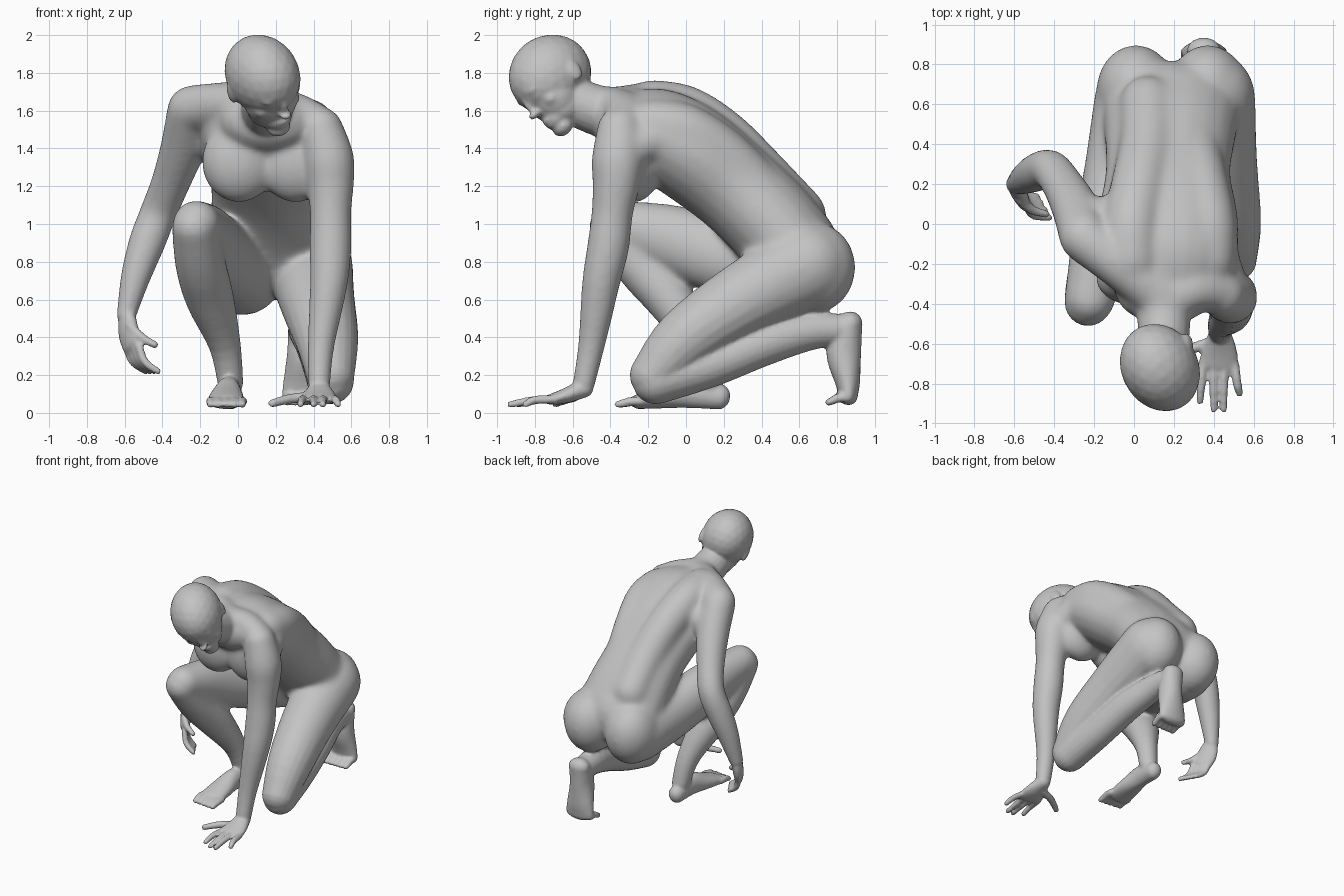
import bpy
import bmesh
import math
from mathutils import Vector, Matrix

default_cube = bpy.data.objects.get("Cube")
if default_cube:
    bpy.data.objects.remove(default_cube, do_unlink=True)

AXIS_X = Vector((1, 0, 0))
AXIS_Y = Vector((0, 1, 0))
SIDES = 20
STEPS = 4
body = bmesh.new()


def catmull(a, b, c, d, t):
    """Smooth interpolation between b and c."""
    return (b * 2 + (c - a) * t + (a * 2 - b * 5 + c * 4 - d) * t ** 2
            + (b * 3 - a - c * 3 + d) * t ** 3) / 2


def tube(points, side=AXIS_X):
    """Rounded limb through (x, y, z, half width[, half depth]) points."""
    keys = [Vector(p if len(p) == 5 else (*p, p[-1])) for p in points]
    last = len(keys) - 1
    path = []
    for i in range(last):
        a, d = keys[max(i - 1, 0)], keys[min(i + 2, last)]
        path += [catmull(a, keys[i], keys[i + 1], d, s / STEPS) for s in range(STEPS)]
    path.append(keys[last])

    # Sections along the path, with a rounded cap at each end
    sections = []
    for i, p in enumerate(path):
        before, after = path[max(i - 1, 0)], path[min(i + 1, len(path) - 1)]
        tangent = Vector((after - before)[:3]).normalized()
        centre, wide, deep = Vector(p[:3]), p[3], p[4]
        cap = []
        if i in (0, len(path) - 1):
            way = -1 if i == 0 else 1
            for k in range(1, 5):
                angle = k * math.pi / 10
                shift = tangent * (way * min(wide, deep) * math.sin(angle))
                shrink = math.cos(angle)
                cap.append((centre + shift, tangent, wide * shrink, deep * shrink))
        section = (centre, tangent, wide, deep)
        sections += cap[::-1] + [section] if i == 0 else [section] + cap

    rings = []
    for centre, tangent, wide, deep in sections:
        across = (side - tangent * side.dot(tangent)).normalized()
        out = tangent.cross(across)
        ring = []
        for k in range(SIDES):
            angle = math.tau * k / SIDES
            offset = across * (wide * math.cos(angle)) + out * (deep * math.sin(angle))
            ring.append(body.verts.new(centre + offset))
        rings.append(ring)
    for low, high in zip(rings, rings[1:]):
        for k in range(SIDES):
            n = (k + 1) % SIDES
            body.faces.new((low[k], low[n], high[n], high[k]))
    body.faces.new(rings[0])
    body.faces.new(rings[-1])


def blob(centre, radii, frame=Matrix.Identity(3)):
    """Ellipsoid muscle or bone mass."""
    matrix = Matrix.Translation(centre) @ frame.to_4x4() @ Matrix.Diagonal((*radii, 1))
    bmesh.ops.create_icosphere(body, subdivisions=3, radius=1, matrix=matrix)


def digit(base, middle, tip, radius, side=AXIS_X):
    """Finger or toe bent at its middle joint."""
    tube([(*base, radius), (*middle, radius), (*tip, radius * .8)], side)


# Torso, bent forward from the pelvis to the shoulders
tube([(.19, .57, .86, .35, .25), (.18, .44, 1.02, .33, .25), (.17, .25, 1.2, .315, .25),
      (.17, .02, 1.38, .355, .26), (.16, -.18, 1.49, .35, .24), (.16, -.33, 1.54, .26, .17)])

# Buttocks, long back muscles (higher on the right) and chest
for way in (-1, 1):
    blob((.19 + .18 * way, .67, .77), (.2, .23, .245))
    tube([(.18 + spread * way, y, z - .05 * way, .145) for spread, y, z in (
        (.11, .6, 1.0), (.11, .4, 1.21), (.15, .2, 1.41), (.19, 0, 1.54), (.19, -.18, 1.57))])
    blob((.155 + .15 * way, -.27, 1.33), (.2, .14, .22))

# Shoulder girdle
tube([(.14, -.4, 1.6, .13), (.3, -.33, 1.59, .11), (.44, -.34, 1.51, .11)], AXIS_Y)
tube([(.14, -.36, 1.6, .13), (-.08, -.2, 1.63, .12), (-.25, -.07, 1.61, .125)], AXIS_Y)

# Muscles joining the back to each upper arm
tube([(.38, -.05, 1.45, .11), (.42, -.17, 1.45, .11), (.47, -.3, 1.39, .1)])
tube([(-.03, 0, 1.52, .12), (-.16, .02, 1.48, .12), (-.27, .05, 1.44, .1)], AXIS_Y)

# Neck
tube([(.15, -.34, 1.57, .14), (.15, -.46, 1.6, .135), (.15, -.6, 1.65, .125)])

# Head frame: its own left, forward and up directions
forward = Vector((.5, -.7, -.5)).normalized()
left = Vector((.79, .44, .41))
left = (left - forward * left.dot(forward)).normalized()
head_frame = Matrix((left, forward, forward.cross(left))).transposed()
head_centre = Vector((.13, -.72, 1.79))


def head_blob(place, radii):
    blob(head_centre + head_frame @ Vector(place), radii, head_frame)


# Skull, face, jaw, chin, nose, muzzle and lips
head_blob((0, 0, 0), (.19, .235, .21))
head_blob((0, .07, -.1), (.15, .135, .16))
head_blob((0, .055, -.18), (.125, .13, .105))
head_blob((0, .135, -.265), (.065, .055, .045))
head_blob((0, .205, -.07), (.024, .035, .07))
head_blob((0, .225, -.125), (.034, .035, .02))
head_blob((0, .14, -.2), (.075, .06, .065))
head_blob((0, .185, -.19), (.045, .025, .014))
head_blob((0, .18, -.22), (.04, .025, .014))

# Brows, cheekbones and ears
for way in (-1, 1):
    head_blob((.055 * way, .185, -.02), (.06, .035, .02))
    head_blob((.085 * way, .13, -.11), (.05, .05, .045))
    head_blob((.175 * way, -.03, -.06), (.02, .042, .065))

# Left arm, planted on the ground
tube([(.44, -.35, 1.5, .12), (.48, -.36, 1.34, .138), (.49, -.37, 1.2, .125),
      (.49, -.39, 1.05, .11), (.49, -.41, .88, .112), (.48, -.45, .68, .1),
      (.44, -.5, .36, .07), (.43, -.54, .16, .058)])

# Left hand, spread flat
tube([(.43, -.54, .13, .055, .05), (.43, -.64, .09, .09, .04),
      (.42, -.71, .072, .1, .03)])
for start, end, reach in ((.345, .33, -.89), (.4, .4, -.93), (.45, .45, -.93), (.505, .53, -.85)):
    digit((start, -.7, .07), ((start + end) / 2, -.8, .068), (end, reach, .045), .023)
digit((.39, -.59, .085), (.28, -.63, .075), (.18, -.69, .05), .027, AXIS_Y)

# Right arm, hanging with the elbow behind
tube([(-.25, -.06, 1.6, .128), (-.29, .07, 1.41, .122), (-.36, .2, 1.21, .105),
      (-.42, .275, 1.06, .1), (-.48, .26, .9, .098), (-.54, .23, .72, .08),
      (-.59, .2, .52, .052)])

# Right hand, fingers loosely curled
knuckles = Vector((.5, -.85, 0)).normalized()
tube([(-.59, .2, .53, .05, .042), (-.58, .16, .43, .08, .04),
      (-.56, .12, .36, .08, .034)], knuckles)
for k in range(4):
    base = Vector((-.555, .115, .35)) + knuckles * (.042 * (k - 1.5))
    digit(base, base + Vector((.03, -.02, -.08)), base + Vector((.1, -.03, -.13)), .022, knuckles)
digit((-.57, .12, .46), (-.51, .07, .4), (-.44, .05, .36), .024, AXIS_Y)

# Left leg, kneeling: thigh, then shin running back
tube([(.38, .64, .78, .23), (.42, .3, .595, .2), (.47, 0, .39, .168), (.49, -.17, .2, .128)])
tube([(.49, -.16, .17, .125), (.46, .12, .25, .118), (.42, .4, .36, .115),
      (.37, .65, .43, .1), (.35, .82, .44, .085)])

# Left foot, upright with the toes tucked under
blob((.35, .87, .47), (.085, .065, .07))
tube([(.35, .86, .46, .085, .075), (.35, .835, .32, .09, .093), (.35, .855, .17, .11, .068),
      (.35, .86, .09, .12, .05)])
for k in range(5):
    x = .26 + .045 * k
    digit((x, .86, .08), (x, .81, .08), (x, .755, .055), .025)

# Right leg, knee raised and foot flat
tube([(.02, .6, .74, .225), (-.07, .25, .81, .185, .205), (-.16, -.08, .92, .155, .185),
      (-.22, -.37, 1.0, .128)])
tube([(-.23, -.39, .98, .122), (-.2, -.25, .79, .135), (-.15, -.09, .61, .13),
      (-.07, .06, .36, .085), (-.04, .12, .16, .068)])

# Right foot and toes
tube([(-.04, .175, .085, .06, .068), (-.05, .02, .11, .065, .085),
      (-.06, -.12, .085, .09, .062), (-.065, -.25, .06, .1, .04)])
for k in range(5):
    x = -.145 + .042 * k
    digit((x, -.24, .06), (x, -.29, .06), (x, -.34 - .005 * k, .045), .025)

# Gather the masses into one object
bmesh.ops.recalc_face_normals(body, faces=body.faces)
mesh = bpy.data.meshes.new("body")
body.to_mesh(mesh)
body.free()
figure = bpy.data.objects.new("kneeling_body", mesh)
bpy.context.collection.objects.link(figure)


def apply_modifiers():
    evaluated = figure.evaluated_get(bpy.context.evaluated_depsgraph_get())
    figure.data = bpy.data.meshes.new_from_object(evaluated)
    figure.modifiers.clear()


def add_smooth(iterations):
    smooth = figure.modifiers.new("Smooth", "SMOOTH")
    smooth.factor = .5
    smooth.iterations = iterations
    return smooth


# Fuse into a continuous skin and soften the joins
remesh = figure.modifiers.new("Fuse", "REMESH")
remesh.mode = "VOXEL"
remesh.voxel_size = .0115
add_smooth(4)
apply_modifiers()

# Blend the muscles of trunk and thighs further, fading out before head, hands and feet
flesh = figure.vertex_groups.new(name="flesh")
for vertex in figure.data.vertices:
    x, y, z = vertex.co
    fades = ((z - .5) * 5, (y + .5) * 7, (x + .56) * 8, 1)
    flesh.add([vertex.index], max(0, min(fades)), "REPLACE")
add_smooth(60).vertex_group = flesh.name
apply_modifiers()
for face in figure.data.polygons:
    face.use_smooth = True

# Plain grey material
grey = bpy.data.materials.new("plain_grey")
grey.use_nodes = True
colour = (.55, .55, .55, 1)
grey.diffuse_color = colour
grey.node_tree.nodes["Principled BSDF"].inputs["Base Color"].default_value = colour
figure.data.materials.clear()
figure.data.materials.append(grey)
